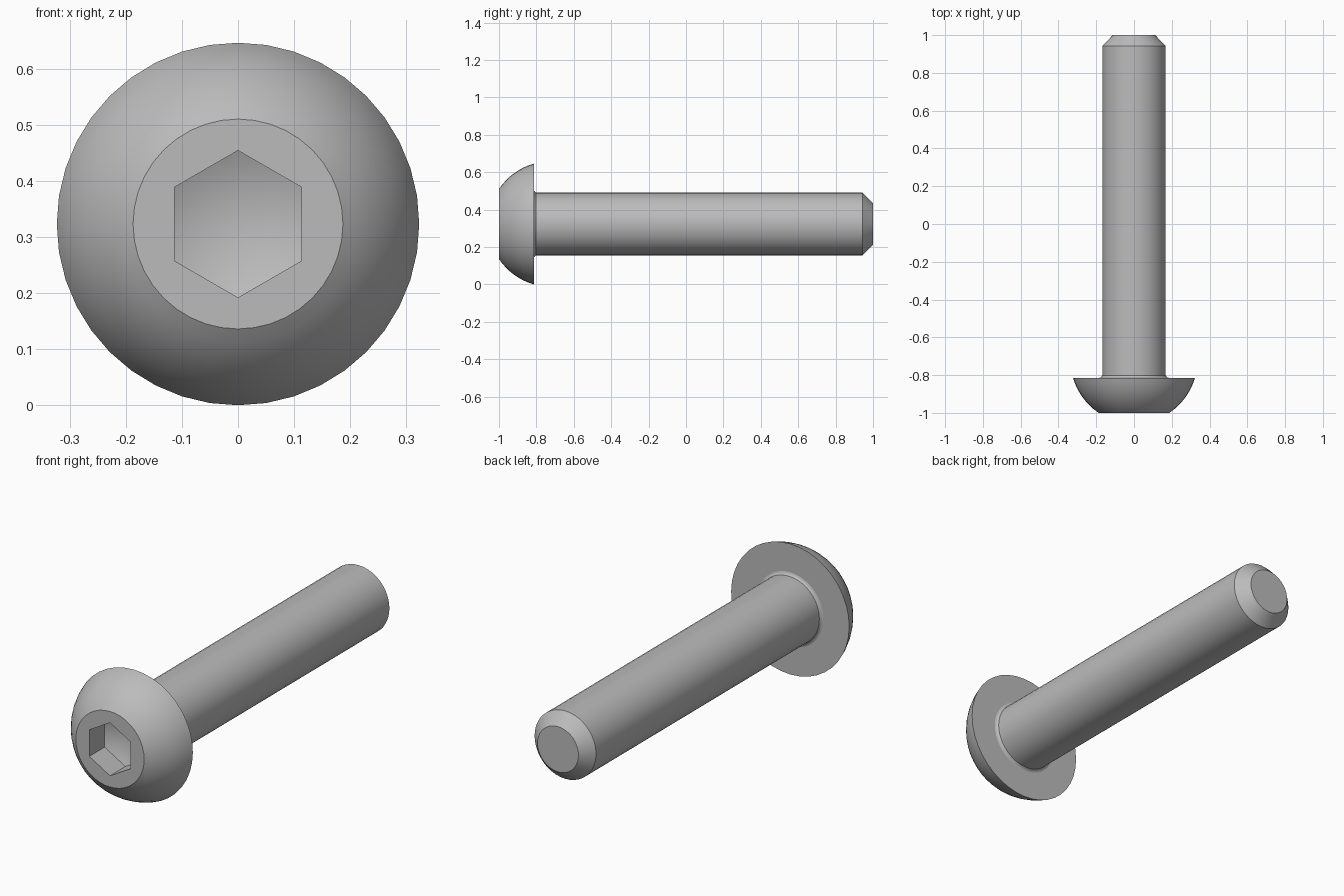
import bpy, bmesh, math

SIDES = 40
AXIS_Z = 0.323          # height of the bolt axis, equal to the head radius

if "Cube" in bpy.data.objects:
    bpy.data.objects.remove(bpy.data.objects["Cube"])

steel = bpy.data.materials.new("grey steel")
steel.use_nodes = True
GREY = (0.5, 0.5, 0.5, 1)
steel.diffuse_color = GREY
steel.node_tree.nodes["Principled BSDF"].inputs["Base Color"].default_value = GREY


def ring(bm, y, radius, sides):
    """Ring of vertices around the bolt axis, first one at the top."""
    turn = 2 * math.pi / sides
    return [bm.verts.new((radius * math.sin(i * turn), y,
                          AXIS_Z + radius * math.cos(i * turn)))
            for i in range(sides)]


def skin(bm, rings):
    """Join neighbouring rings with quads."""
    for a, b in zip(rings, rings[1:]):
        n = len(a)
        for i in range(n):
            j = (i + 1) % n
            bm.faces.new((a[i], a[j], b[j], b[i]))


def loop_edges(bm, verts):
    return [bm.edges.get((verts[i - 1], verts[i])) for i in range(len(verts))]


def finish(bm, name):
    bmesh.ops.recalc_face_normals(bm, faces=bm.faces)
    mesh = bpy.data.meshes.new(name)
    bm.to_mesh(mesh)
    bm.free()
    mesh.materials.append(steel)
    obj = bpy.data.objects.new(name, mesh)
    bpy.context.collection.objects.link(obj)
    bpy.ops.object.select_all(action='DESELECT')
    obj.select_set(True)
    bpy.context.view_layer.objects.active = obj
    bpy.ops.object.shade_smooth_by_angle(angle=math.radians(28))


# Domed head: spherical arc from the flat front to the rim, then the underside
bm = bmesh.new()
FRONT, UNDER, FLAT_R, RIM_R = -1.0, -0.814, 0.187, AXIS_Z
centre = (RIM_R**2 + UNDER**2 - FLAT_R**2 - FRONT**2) / (2 * (FRONT - UNDER))
centre = -centre if centre > 0 else centre
ball = math.hypot(FLAT_R, FRONT - centre)
start, end = math.asin(FLAT_R / ball), math.asin(RIM_R / ball)
STEPS = 8
dome = []
for k in range(STEPS + 1):
    a = start + (end - start) * k / STEPS
    dome.append(ring(bm, centre - ball * math.cos(a), ball * math.sin(a), SIDES))
underside = ring(bm, UNDER, 0.15, SIDES)
skin(bm, dome + [underside])
bm.faces.new(underside)

# Hexagonal socket: straight walls and a shallow pointed floor
mouth = ring(bm, FRONT, 0.131, 6)
floor = ring(bm, FRONT + 0.12, 0.131, 6)
skin(bm, [mouth, floor])
tip = bm.verts.new((0, FRONT + 0.18, AXIS_Z))
for i in range(6):
    bm.faces.new((floor[i - 1], floor[i], tip))

# Flat front face around the socket
bmesh.ops.triangle_fill(bm, use_beauty=True, normal=(0, -1, 0),
                        edges=loop_edges(bm, dome[0]) + loop_edges(bm, mouth))
finish(bm, "head")

# Shank: small fillet under the head, plain cylinder, chamfered end
bm = bmesh.new()
profile = [(UNDER, 0.182), (-0.811, 0.175), (-0.802, 0.168),
           (0.943, 0.168), (1.0, 0.112)]
rings = [ring(bm, y, r, SIDES) for y, r in profile]
skin(bm, rings)
bm.faces.new(rings[0])
bm.faces.new(rings[-1])
finish(bm, "shank")
